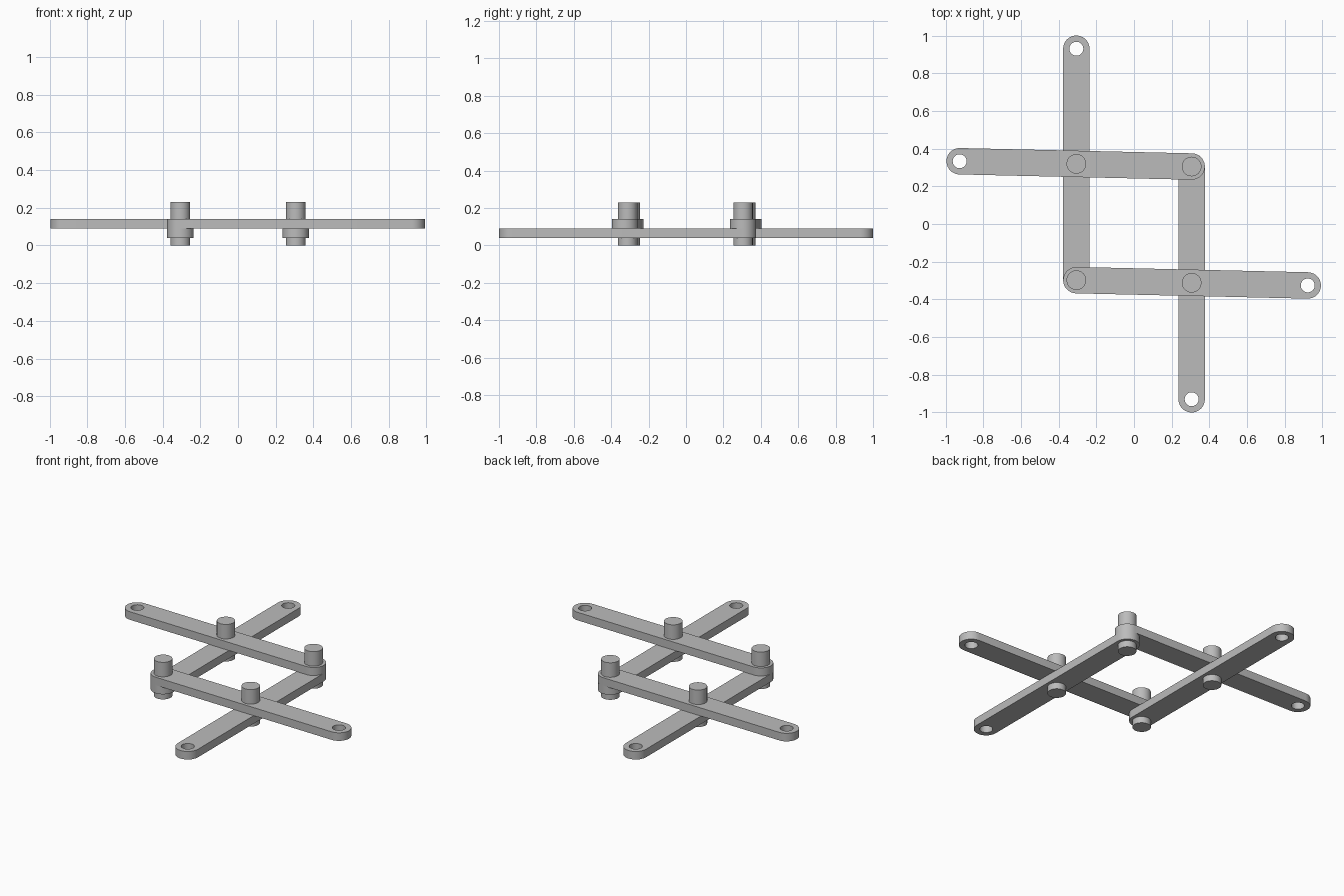
import bpy, bmesh
from math import pi, cos, sin, atan2, radians
from mathutils import Vector

cube = bpy.data.objects.get("Cube")
if cube:
    bpy.data.objects.remove(cube, do_unlink=True)

BAR_RADIUS, HOLE_RADIUS, PIN_RADIUS = 0.07, 0.037, 0.052
BAR_THICK, PIN_HEIGHT = 0.05, 0.23

metal = bpy.data.materials.new("grey metal")
metal.use_nodes = True
colour = (0.5, 0.5, 0.5, 1)
metal.diffuse_color = colour
metal.node_tree.nodes["Principled BSDF"].inputs["Base Color"].default_value = colour


def arc(centre, radius, start, sweep, steps):
    return [Vector((centre.x + radius * cos(start + sweep * i / steps),
                    centre.y + radius * sin(start + sweep * i / steps), 0))
            for i in range(steps + 1)]


def plate(name, loops, z, height):
    """Extrude closed outlines (the first is the rim, the rest are holes)."""
    bm = bmesh.new()
    edges = []
    for loop in loops:
        verts = [bm.verts.new((p.x, p.y, z)) for p in loop]
        edges += [bm.edges.new((verts[i - 1], v)) for i, v in enumerate(verts)]
    bmesh.ops.triangle_fill(bm, edges=edges, use_beauty=True, use_dissolve=False)
    up = bmesh.ops.extrude_face_region(bm, geom=bm.faces[:], use_keep_orig=True)
    top = [g for g in up["geom"] if isinstance(g, bmesh.types.BMVert)]
    bmesh.ops.translate(bm, verts=top, vec=(0, 0, height))
    bmesh.ops.recalc_face_normals(bm, faces=bm.faces[:])
    mesh = bpy.data.meshes.new(name)
    bm.to_mesh(mesh)
    bm.free()
    mesh.materials.append(metal)
    obj = bpy.data.objects.new(name, mesh)
    bpy.context.collection.objects.link(obj)
    bpy.ops.object.select_all(action="DESELECT")
    obj.select_set(True)
    bpy.context.view_layer.objects.active = obj
    bpy.ops.object.shade_smooth_by_angle(angle=radians(30))


def circle(centre, radius):
    return arc(centre, radius, 0, 2 * pi, 40)[:-1]


def bar(name, pinned, free, z):
    """Round-ended link with a hole at its free end."""
    a, b = Vector(pinned), Vector(free)
    turn = atan2(b.y - a.y, b.x - a.x)
    rim = (arc(b, BAR_RADIUS, turn - pi / 2, pi, 20)
           + arc(a, BAR_RADIUS, turn + pi / 2, pi, 20))
    plate(name, [rim, circle(b, HOLE_RADIUS)], z, BAR_THICK)


# Lower pair of links, running front to back
bar("lower_bar_right", (-0.306, -0.298), (-0.306, 0.93), 0.04)
bar("lower_bar_left", (0.306, 0.305), (0.306, -0.93), 0.04)

# Upper pair of links, running side to side
bar("upper_bar_back", (0.306, 0.305), (-0.925, 0.333), 0.09)
bar("upper_bar_front", (-0.306, -0.298), (0.922, -0.326), 0.09)

# Pivot pins through each crossing
pins = {"front_right": (-0.306, -0.298), "front_left": (0.306, -0.312),
        "back_right": (-0.306, 0.319), "back_left": (0.306, 0.305)}
for place, spot in pins.items():
    plate("pin_" + place, [circle(Vector(spot), PIN_RADIUS)], 0, PIN_HEIGHT)
